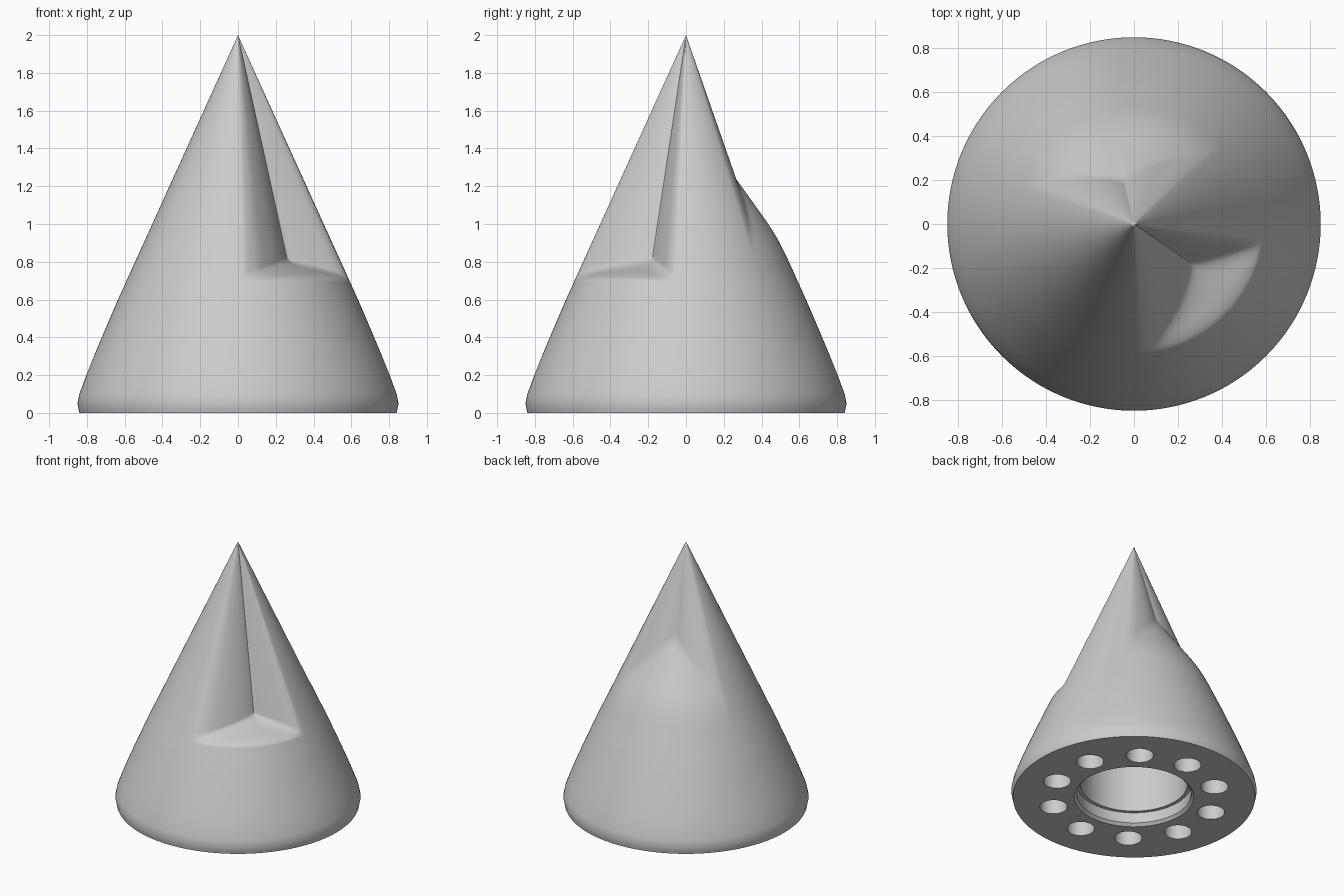
import bpy, bmesh, math

cube = bpy.data.objects.get("Cube")
if cube:
    bpy.data.objects.remove(cube, do_unlink=True)

SIDES = 240
TIP = 2.0
TAPER = 0.454          # radius gained per unit below the tip

grey = bpy.data.materials.new("plain_grey")
grey.use_nodes = True
colour = (0.6, 0.6, 0.6, 1)
grey.diffuse_color = colour
grey.node_tree.nodes["Principled BSDF"].inputs["Base Color"].default_value = colour


def smooth_min(a, b, width):
    h = max(width - abs(a - b), 0) / width
    return min(a, b) - h * h * width / 4


def smooth_max(a, b, width):
    return -smooth_min(-a, -b, width)


def interpolate(points, x):
    for (x0, y0), (x1, y1) in zip(points, points[1:]):
        if x0 <= x <= x1:
            return y0 + (y1 - y0) * (x - x0) / (x1 - x0)
    return None


# Rounded skirt at the foot of the cone: (height, radius)
SKIRT = [(0, 0.84), (0.02, 0.844), (0.05, 0.85), (0.1, 0.84), (0.2, 0.803),
         (0.3, 0.763), (0.45, 0.7), (0.6, 0.6356)]

# Notches: walls as (azimuth, taper), floor as a shallow cone, blend widths
NOTCHES = [
    dict(wall=[(-95, 0.6), (-83, 0.454), (-60, 0.34), (-34, 0.265), (-8, 0.46), (2, 0.65)],
         floor_r=0.34, floor_z=0.79, slope=0.3, fillet=0.1, edge=0.05),
    dict(wall=[(32, 0.55), (46, 0.454), (103, 0.295), (157, 0.454), (170, 0.55)],
         floor_r=0.2, floor_z=1.33, slope=1.4, fillet=0.015, edge=0.025),
]
for notch in NOTCHES:
    # straight walls are close to linear in inverse radius
    notch["inverse"] = [(a, 1 / k) for a, k in notch["wall"]]


def radius(azimuth, z):
    below = TIP - z
    r = interpolate(SKIRT, z) or TAPER * below
    for n in NOTCHES:
        inverse = interpolate(n["inverse"], azimuth)
        if inverse and z > 0.6:
            floor = n["floor_r"] + (n["floor_z"] - z) / n["slope"]
            cut = smooth_max(below / inverse, floor, n["fillet"])
            r = smooth_min(r, cut, n["edge"] * below)
    return r


def mesh_object(name, bm):
    bmesh.ops.recalc_face_normals(bm, faces=bm.faces)
    mesh = bpy.data.meshes.new(name)
    bm.to_mesh(mesh)
    bm.free()
    mesh.materials.append(grey)
    ob = bpy.data.objects.new(name, mesh)
    bpy.context.collection.objects.link(ob)
    return ob


def stack_rings(bm, rings):
    for low, high in zip(rings, rings[1:]):
        for i in range(len(low)):
            j = (i + 1) % len(low)
            bm.faces.new((low[i], low[j], high[j], high[i]))


# Notched cone body, with denser rows around the notch floors
rows = [z for z, _ in SKIRT]
for stop, step in ((0.64, 0.02), (0.86, 0.004), (1.4, 0.01), (1.97, 0.03)):
    while rows[-1] + step < stop:
        rows.append(rows[-1] + step)
bm = bmesh.new()
rings = []
for z in rows:
    ring = []
    for i in range(SIDES):
        azimuth = -180 + 360 * i / SIDES
        a = math.radians(azimuth)
        r = radius(azimuth, z)
        ring.append(bm.verts.new((r * math.cos(a), r * math.sin(a), z)))
    rings.append(ring)
stack_rings(bm, rings)
tip = bm.verts.new((0, 0, TIP))
for i in range(SIDES):
    bm.faces.new((rings[-1][i], rings[-1][(i + 1) % SIDES], tip))
bm.faces.new(rings[0][::-1])
body = mesh_object("notched_cone", bm)

# Cutter for the stepped central bore
bm = bmesh.new()
rings = []
for r, z in ((0.415, -0.05), (0.415, 0), (0.395, 0.02), (0.395, 0.1), (0.37, 0.1), (0.37, 0.55)):
    rings.append([bm.verts.new((r * math.cos(math.tau * i / 96), r * math.sin(math.tau * i / 96), z))
                  for i in range(96)])
stack_rings(bm, rings)
bm.faces.new(rings[0])
bm.faces.new(rings[-1])
bore = mesh_object("bore_cutter", bm)

# Cutter for the ring of ten round holes
bm = bmesh.new()
for i in range(10):
    a = math.tau * (i + 0.5) / 10
    made = bmesh.ops.create_cone(bm, cap_ends=True, segments=40, radius1=0.095,
                                 radius2=0.095, depth=0.4)
    bmesh.ops.translate(bm, verts=made["verts"],
                        vec=(0.575 * math.cos(a), 0.575 * math.sin(a), 0.15))
holes = mesh_object("hole_cutter", bm)

# Cut the underside
bpy.ops.object.select_all(action='DESELECT')
bpy.context.view_layer.objects.active = body
body.select_set(True)
for cutter in (bore, holes):
    cutter.hide_render = True
    mod = body.modifiers.new(cutter.name, 'BOOLEAN')
    mod.operation = 'DIFFERENCE'
    mod.solver = 'EXACT'
    mod.object = cutter
    bpy.ops.object.modifier_apply(modifier=mod.name)
    bpy.data.objects.remove(cutter, do_unlink=True)

bpy.ops.object.shade_smooth_by_angle(angle=math.radians(35))
